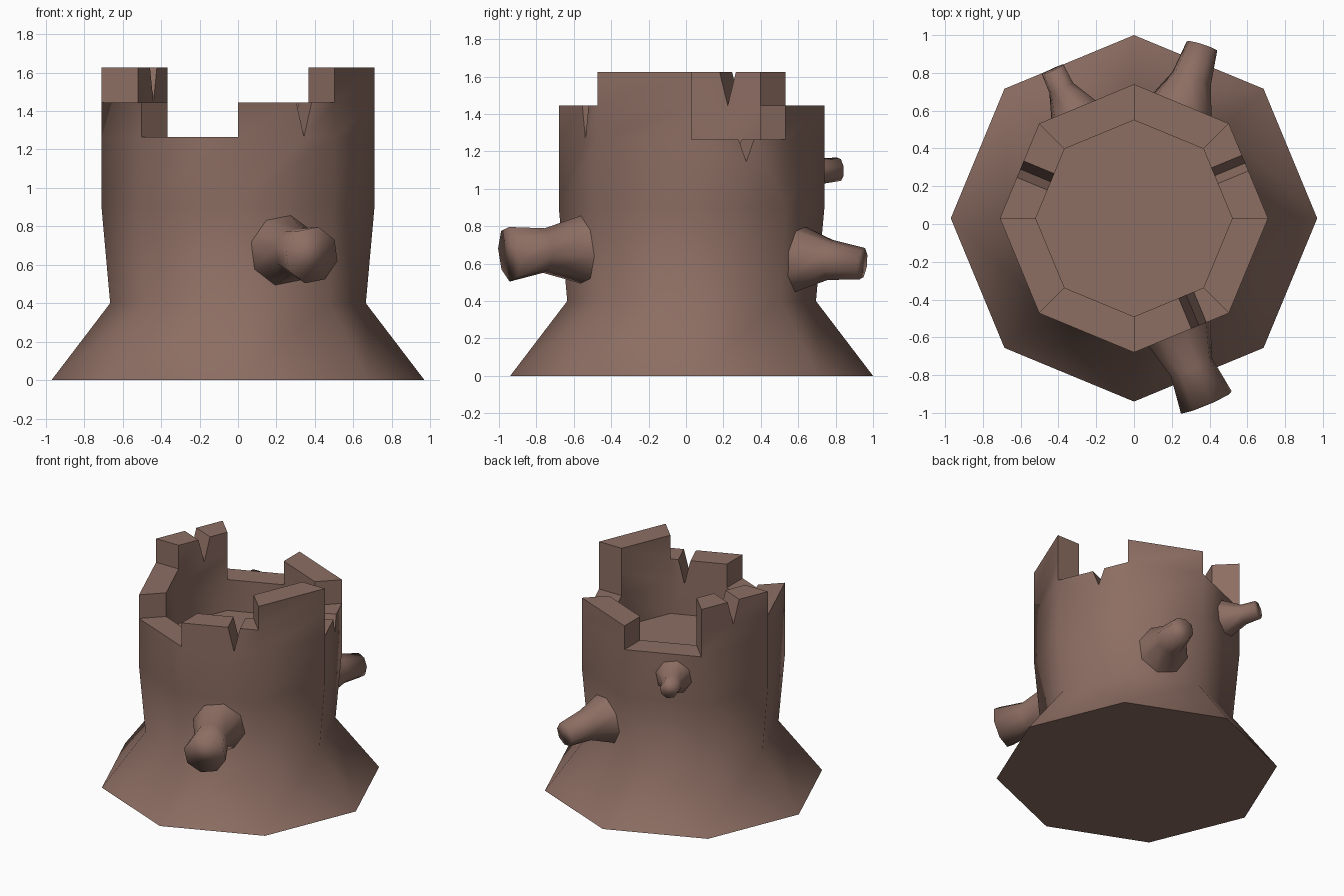
import bpy, bmesh, math
from mathutils import Vector

if "Cube" in bpy.data.objects:
    bpy.data.objects.remove(bpy.data.objects["Cube"])

CY = 0.03          # trunk axis offset in y
FLOOR = 1.03       # hollow floor height
R_OUT, R_IN = 0.71, 0.52
HEIGHTS = [1.265, 1.445, 1.265, 1.625, 1.445, 1.265, 1.445, 1.625]  # rim per side
LEVELS = [1.265, 1.445, 1.625]

bark = bpy.data.materials.new("brown bark")
bark.diffuse_color = (0.266, 0.156, 0.125, 1)
bark.use_nodes = True
bark.node_tree.nodes["Principled BSDF"].inputs["Base Color"].default_value = bark.diffuse_color


def make_object(name, bm):
    bmesh.ops.recalc_face_normals(bm, faces=bm.faces)
    mesh = bpy.data.meshes.new(name)
    bm.to_mesh(mesh)
    bm.free()
    mesh.materials.append(bark)
    ob = bpy.data.objects.new(name, mesh)
    bpy.context.collection.objects.link(ob)
    return ob


def smooth(ob, angle):
    bpy.ops.object.select_all(action='DESELECT')
    ob.select_set(True)
    bpy.context.view_layer.objects.active = ob
    bpy.ops.object.shade_smooth_by_angle(angle=math.radians(angle))


def build_stump():
    bm = bmesh.new()
    cache = {}

    def v(k, r, z):
        key = (k % 8, r, z)
        if key not in cache:
            a = math.radians(45 * (k % 8))
            cache[key] = bm.verts.new((r * math.cos(a), CY + r * math.sin(a), z))
        return cache[key]

    def wall(k, a, b):
        bm.faces.new((v(k, *a), v(k + 1, *a), v(k + 1, *b), v(k, *b)))

    for k, h in enumerate(HEIGHTS):
        tops = [z for z in LEVELS if z <= h]
        # flared roots and outer bark
        outer = [(0.97, 0.0), (0.665, 0.4), (R_OUT, 0.9)] + [(R_OUT, z) for z in tops]
        inner = [(R_IN, FLOOR)] + [(R_IN, z) for z in tops]
        for line in (outer, inner):
            for a, b in zip(line, line[1:]):
                wall(k, a, b)
        # rim
        wall(k, (R_OUT, h), (R_IN, h))
        # step up or down to the previous side
        lo, hi = sorted((h, HEIGHTS[k - 1]))
        steps = [z for z in LEVELS if lo <= z <= hi]
        for a, b in zip(steps, steps[1:]):
            bm.faces.new((v(k, R_IN, a), v(k, R_OUT, a), v(k, R_OUT, b), v(k, R_IN, b)))
    # underside and hollow floor
    bm.faces.new([v(k, 0.97, 0.0) for k in range(8)])
    bm.faces.new([v(k, R_IN, FLOOR) for k in range(8)])
    return make_object("stump", bm)


def cut_notch(stump, side, offset, depth, half):
    """Wedge-shaped split across the rim of one side."""
    a = math.radians(45 * side + 22.5)
    out = Vector((math.cos(a), math.sin(a), 0))
    tan = Vector((-math.sin(a), math.cos(a), 0))
    top, extra = HEIGHTS[side], 0.05
    w = half * (depth + extra) / depth
    bm = bmesh.new()
    ends = []
    for r in (0.40, 0.75):
        base = out * r + tan * offset + Vector((0, CY, 0))
        ends.append([bm.verts.new(base + tan * s + Vector((0, 0, z)))
                     for s, z in ((0, top - depth), (w, top + extra), (-w, top + extra))])
    for e in ends:
        bm.faces.new(e)
    for i in range(3):
        j = (i + 1) % 3
        bm.faces.new((ends[0][i], ends[0][j], ends[1][j], ends[1][i]))
    cutter = make_object("notch_cutter", bm)
    cutter.hide_render = True
    mod = stump.modifiers.new("notch", 'BOOLEAN')
    mod.operation, mod.object, mod.solver = 'DIFFERENCE', cutter, 'EXACT'
    bpy.context.view_layer.objects.active = stump
    bpy.ops.object.modifier_apply(modifier=mod.name)
    bpy.data.objects.remove(cutter)


def build_branch(name, side, rings):
    """Eight-sided stub through (centre, radius) rings, rooted flat on one side."""
    bm = bmesh.new()
    a = math.radians(45 * side + 22.5)
    root = Vector((math.cos(a), math.sin(a), 0))
    tip = (Vector(rings[-1][0]) - Vector(rings[-2][0])).normalized()
    loops = []
    for (c, r), axis in zip(rings, (root, (root + tip).normalized(), tip)):
        right = axis.cross(Vector((0, 0, 1))).normalized()
        up = right.cross(axis)
        loops.append([bm.verts.new(Vector(c) + r * (right * math.cos(t) + up * math.sin(t)))
                      for t in (math.radians(45 * i + 12) for i in range(8))])
    for p, q in zip(loops, loops[1:]):
        for i in range(8):
            j = (i + 1) % 8
            bm.faces.new((p[i], p[j], q[j], q[i]))
    bm.faces.new(loops[0])
    bm.faces.new(loops[-1])
    ob = make_object(name, bm)
    smooth(ob, 100)


stump = build_stump()
cut_notch(stump, 0, 0.045, 0.12, 0.045)
cut_notch(stump, 3, -0.01, 0.18, 0.047)
cut_notch(stump, 6, 0.10, 0.18, 0.043)
smooth(stump, 60)

# broken branch stubs
build_branch("front_branch", 6, [((0.23, -0.55, 0.68), 0.19),
                                 ((0.305, -0.76, 0.67), 0.122),
                                 ((0.383, -0.945, 0.65), 0.15)])
build_branch("back_branch", 1, [((0.24, 0.585, 0.63), 0.19),
                                ((0.305, 0.77, 0.62), 0.11),
                                ((0.36, 0.943, 0.60), 0.086)])
build_branch("small_branch", 2, [((-0.32, 0.605, 1.09), 0.13),
                                 ((-0.385, 0.72, 1.095), 0.07),
                                 ((-0.43, 0.818, 1.105), 0.064)])
